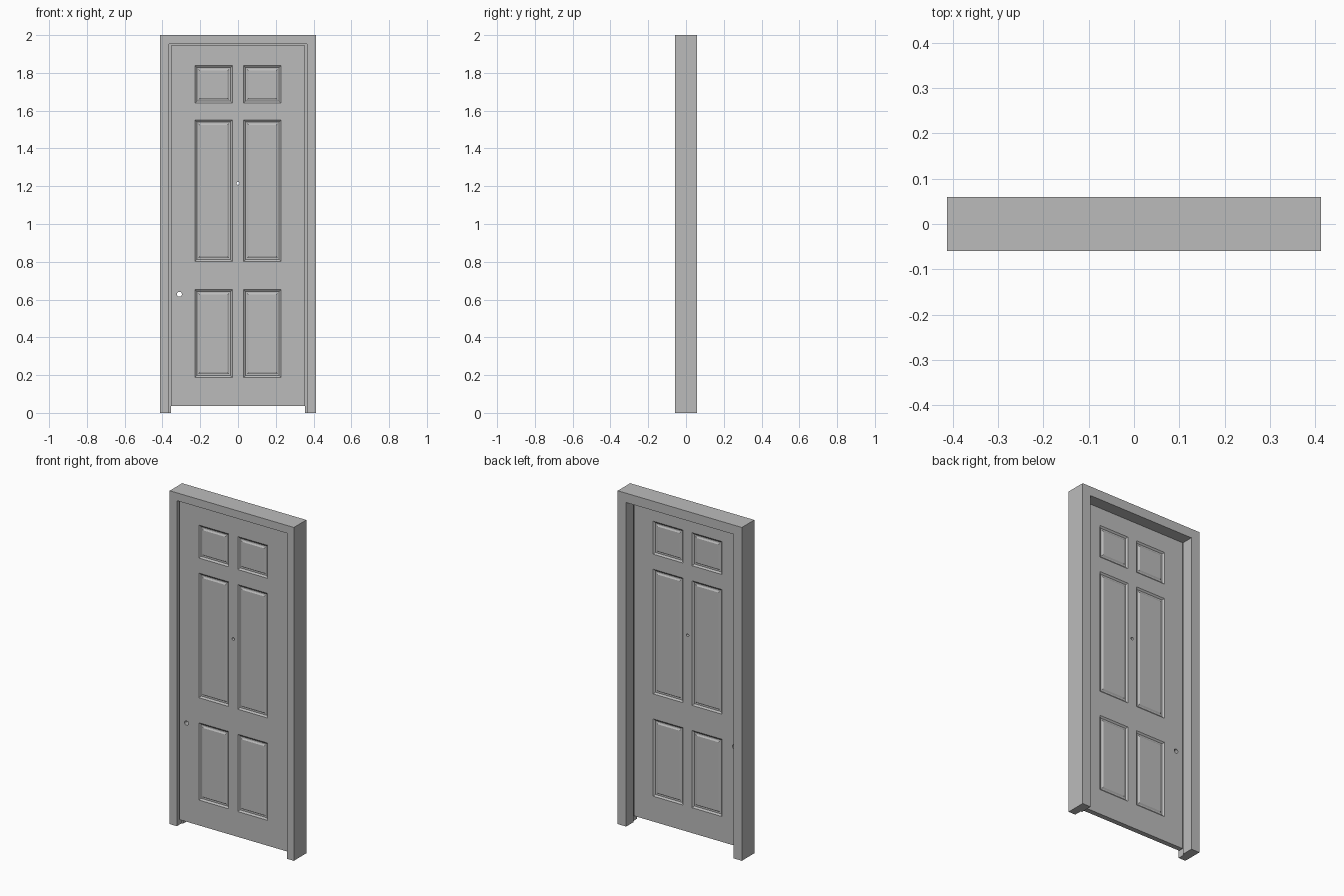
import bpy
import bmesh
from math import radians

default = bpy.data.objects.get("Cube")
if default:
    bpy.data.objects.remove(default, do_unlink=True)

grey = bpy.data.materials.new("plain_grey")
grey.use_nodes = True
colour = (0.5, 0.5, 0.5, 1)
grey.diffuse_color = colour
grey.node_tree.nodes["Principled BSDF"].inputs["Base Color"].default_value = colour


def make_object(name, bm):
    bmesh.ops.recalc_face_normals(bm, faces=bm.faces)
    mesh = bpy.data.meshes.new(name)
    bm.to_mesh(mesh)
    bm.free()
    mesh.materials.append(grey)
    obj = bpy.data.objects.new(name, mesh)
    bpy.context.collection.objects.link(obj)
    return obj


# Frame: a rebated jamb section carried up, across and down with mitred corners
HALF_W, HEIGHT = 0.412, 2.0
section = [(0, -0.059), (0.047, -0.059), (0.047, -0.013),
           (0.056, -0.013), (0.056, 0.059), (0, 0.059)]
bm = bmesh.new()
rings = []
for side, at_top in ((-1, 0), (-1, 1), (1, 1), (1, 0)):
    rings.append([bm.verts.new((side * (HALF_W - inset), y, at_top * (HEIGHT - inset)))
                  for inset, y in section])
for a, b in zip(rings, rings[1:]):
    for i in range(len(section)):
        j = (i + 1) % len(section)
        bm.faces.new((a[i], a[j], b[j], b[i]))
bm.faces.new(rings[0])
bm.faces.new(rings[-1])
make_object("door_frame", bm)

# Door slab: a lattice whose odd cells become the six panels on both sides
FRONT, BACK = -0.045, -0.015
xs = [-0.356, -0.228, -0.03, 0.03, 0.228, 0.356]
zs = [0.036, 0.188, 0.652, 0.802, 1.55, 1.64, 1.838, 1.946]
nx, nz = len(xs), len(zs)
bm = bmesh.new()
grid = [[[bm.verts.new((x, y, z)) for z in zs] for x in xs] for y in (FRONT, BACK)]
panels = []
for layer in grid:
    for i in range(nx - 1):
        for k in range(nz - 1):
            face = bm.faces.new((layer[i][k], layer[i + 1][k],
                                 layer[i + 1][k + 1], layer[i][k + 1]))
            if i % 2 and k % 2:
                panels.append(face)

# Slab edges
front, back = grid
for k in range(nz - 1):
    for i in (0, nx - 1):
        bm.faces.new((front[i][k], front[i][k + 1], back[i][k + 1], back[i][k]))
for i in range(nx - 1):
    for k in (0, nz - 1):
        bm.faces.new((front[i][k], front[i + 1][k], back[i + 1][k], back[i][k]))
bmesh.ops.recalc_face_normals(bm, faces=bm.faces)

# Panel moulding: slope in, flat groove, raised field
for width, depth in ((0.014, -0.008), (0.012, 0), (0.011, 0.005)):
    bmesh.ops.inset_individual(bm, faces=panels, thickness=width, depth=depth)
door = make_object("door", bm)


# Holes bored through the door for the viewer and the latch
def bore(name, x, z, radius):
    bpy.ops.mesh.primitive_cylinder_add(vertices=24, radius=radius, depth=0.2,
                                        location=(x, 0, z), rotation=(radians(90), 0, 0))
    cutter = bpy.context.object
    cutter.name = name
    cutter.data.materials.append(grey)
    cut = door.modifiers.new(name, 'BOOLEAN')
    cut.operation = 'DIFFERENCE'
    cut.solver = 'EXACT'
    cut.object = cutter
    bpy.context.view_layer.objects.active = door
    bpy.ops.object.modifier_apply(modifier=cut.name)
    bpy.data.objects.remove(cutter, do_unlink=True)


bore("viewer_hole", 0, 1.215, 0.008)
bore("latch_hole", -0.31, 0.628, 0.013)
